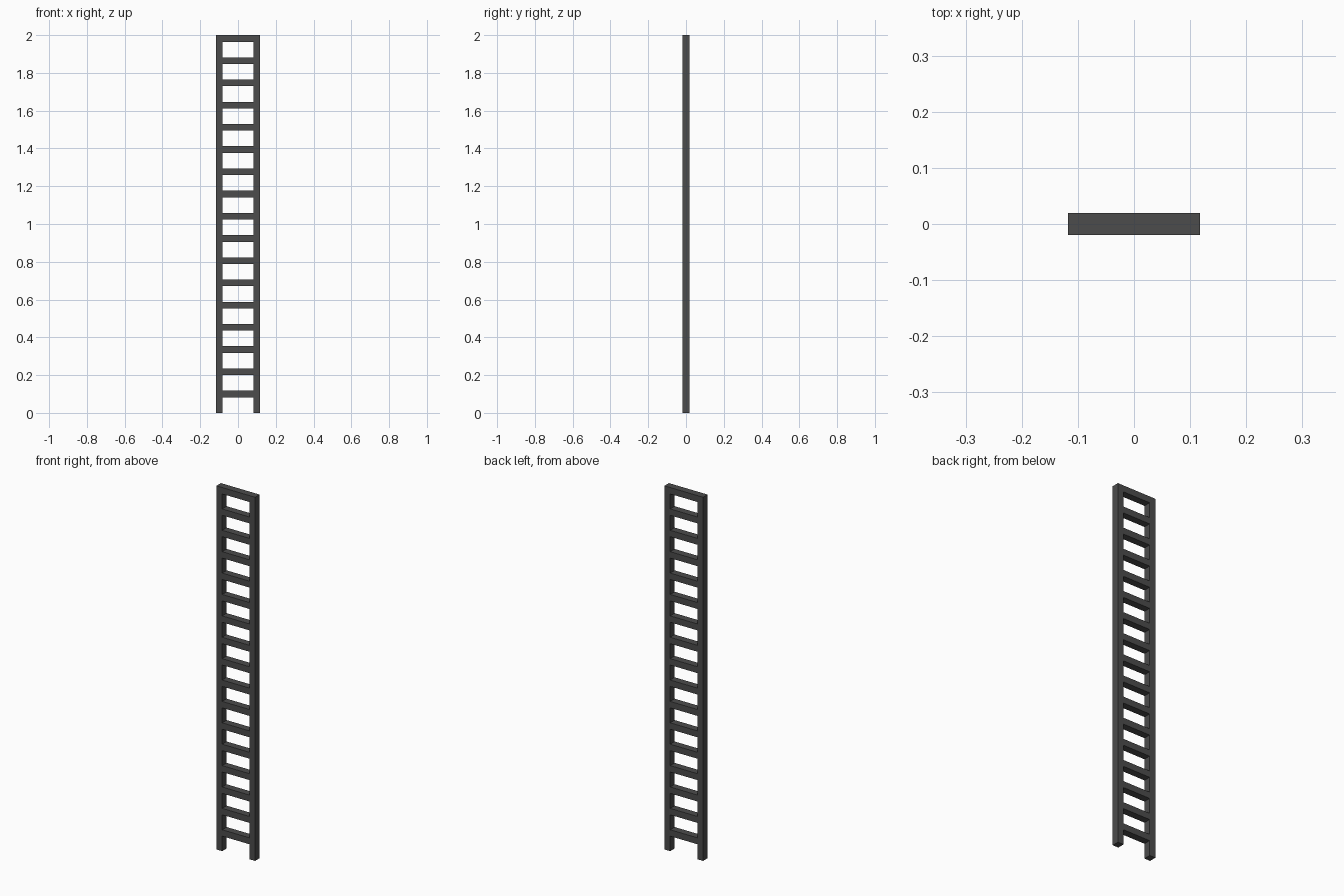
import bpy

if "Cube" in bpy.data.objects:
    bpy.data.objects.remove(bpy.data.objects["Cube"])

H = 2.0            # ladder height
W = 0.2353         # overall width
D = 0.039          # depth
T = 0.0353         # rail width and rung height
PITCH = H / 17     # rung spacing
RUNGS = 17

mat = bpy.data.materials.new("dark grey")
mat.diffuse_color = (0.072, 0.072, 0.072, 1)
mat.use_nodes = True
mat.node_tree.nodes["Principled BSDF"].inputs["Base Color"].default_value = mat.diffuse_color


def box(name, size, loc):
    bpy.ops.mesh.primitive_cube_add(size=1)
    ob = bpy.context.object
    ob.name = name
    for v in ob.data.vertices:
        v.co = [v.co[i] * size[i] + loc[i] for i in range(3)]
    ob.data.materials.append(mat)
    return ob


# Upright rails
for side, name in ((-1, "left_rail"), (1, "right_rail")):
    box(name, (T, D, H), (side * (W - T) / 2, 0, H / 2))

# Rungs, flush with the rails, from the lowest up to the top edge
rungs = box("rungs", (W - 2 * T, D, T), (0, 0, H - T / 2 - PITCH * (RUNGS - 1)))
arr = rungs.modifiers.new("repeat", 'ARRAY')
arr.count = RUNGS
arr.use_relative_offset = False
arr.use_constant_offset = True
arr.constant_offset_displace = (0, 0, PITCH)
